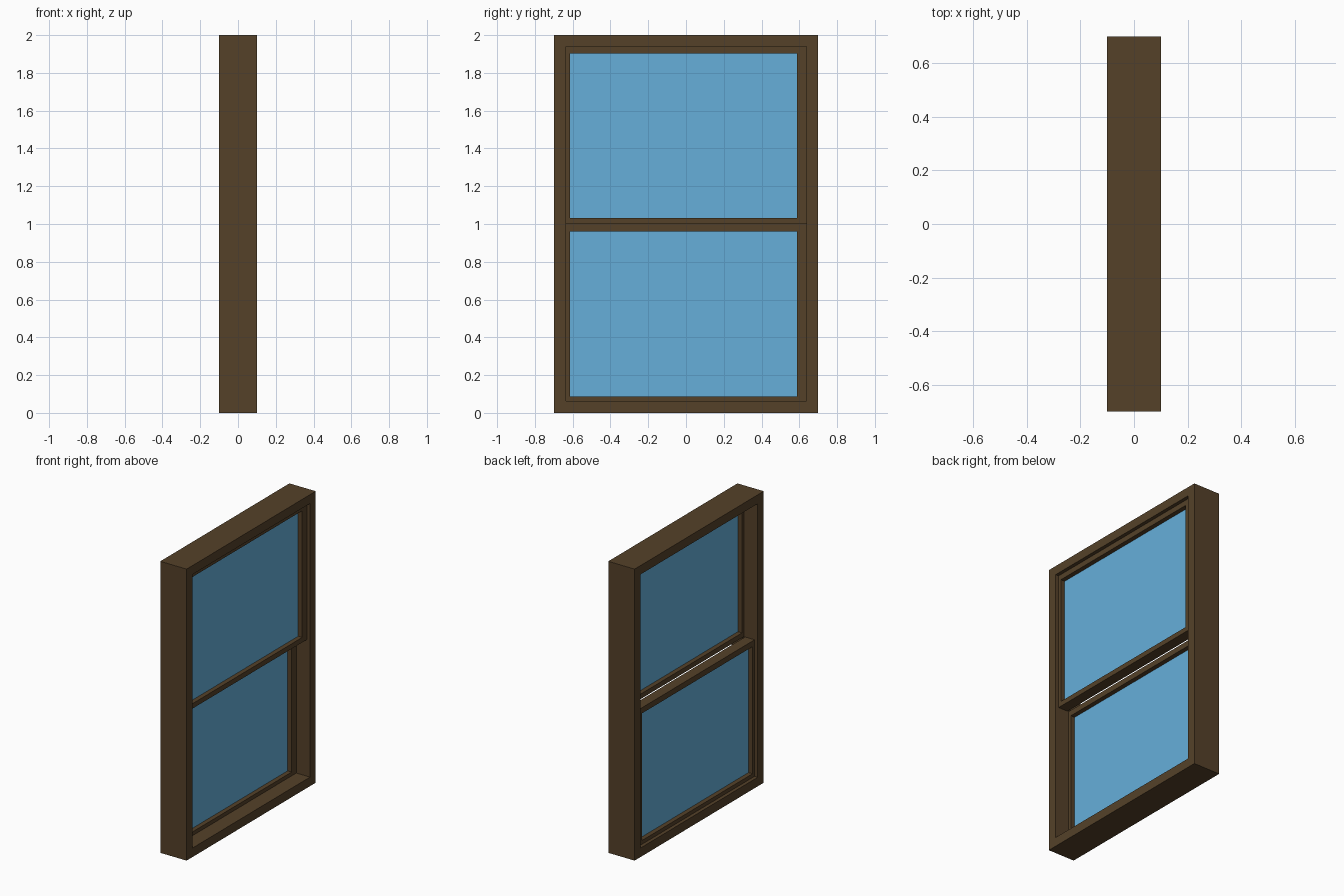
import bpy
import bmesh

if "Cube" in bpy.data.objects:
    bpy.data.objects.remove(bpy.data.objects["Cube"])


def material(name, color):
    m = bpy.data.materials.new(name)
    m.diffuse_color = color
    m.use_nodes = True
    m.node_tree.nodes["Principled BSDF"].inputs["Base Color"].default_value = m.diffuse_color
    return m


WOOD = material("brown_wood", (0.09, 0.053, 0.022, 1))
GLASS = material("blue_glass", (0.133, 0.43, 0.70, 1))


def finish(name, bm, mat):
    bmesh.ops.recalc_face_normals(bm, faces=bm.faces)
    me = bpy.data.meshes.new(name)
    bm.to_mesh(me)
    bm.free()
    me.materials.append(mat)
    ob = bpy.data.objects.new(name, me)
    bpy.context.collection.objects.link(ob)
    return ob


def corners(bm, x, rect):
    y0, y1, z0, z1 = rect
    return [bm.verts.new((x, y, z)) for y, z in ((y0, z0), (y1, z0), (y1, z1), (y0, z1))]


def ring(name, x0, x1, outer, inner):
    """Rectangular frame with an opening; rects are (y0, y1, z0, z1)."""
    bm = bmesh.new()
    loops = [corners(bm, x, r) for x, r in ((x0, outer), (x1, outer), (x1, inner), (x0, inner))]
    for k in range(4):
        a, b = loops[k], loops[(k + 1) % 4]
        for i in range(4):
            j = (i + 1) % 4
            bm.faces.new((a[i], a[j], b[j], b[i]))
    return finish(name, bm, WOOD)


def pane(name, x0, x1, rect):
    bm = bmesh.new()
    a, b = corners(bm, x0, rect), corners(bm, x1, rect)
    bm.faces.new(a)
    bm.faces.new(b)
    for i in range(4):
        j = (i + 1) % 4
        bm.faces.new((a[i], a[j], b[j], b[i]))
    return finish(name, bm, GLASS)


# Outer window frame
Y0, Y1 = -0.635, 0.638
ring("window_frame", -0.1, 0.1, (-0.7, 0.7, 0, 2), (Y0, Y1, 0.062, 1.939))

# Two sliding sashes in offset planes, each with a pane of glass
G0, G1 = -0.613, 0.588
for name, x0, x1, za, zb, ga, gb in (
    ("upper", 0.004, 0.076, 0.999, 1.939, 1.033, 1.902),
    ("lower", -0.076, -0.004, 0.062, 0.999, 0.960, 0.088),
):
    g_lo, g_hi = min(ga, gb), max(ga, gb)
    ring(name + "_sash", x0, x1, (Y0, Y1, za, zb), (G0, G1, g_lo, g_hi))
    mid = (x0 + x1) / 2
    pane(name + "_glass", mid - 0.005, mid + 0.005,
         (G0 - 0.005, G1 + 0.005, g_lo - 0.005, g_hi + 0.005))
